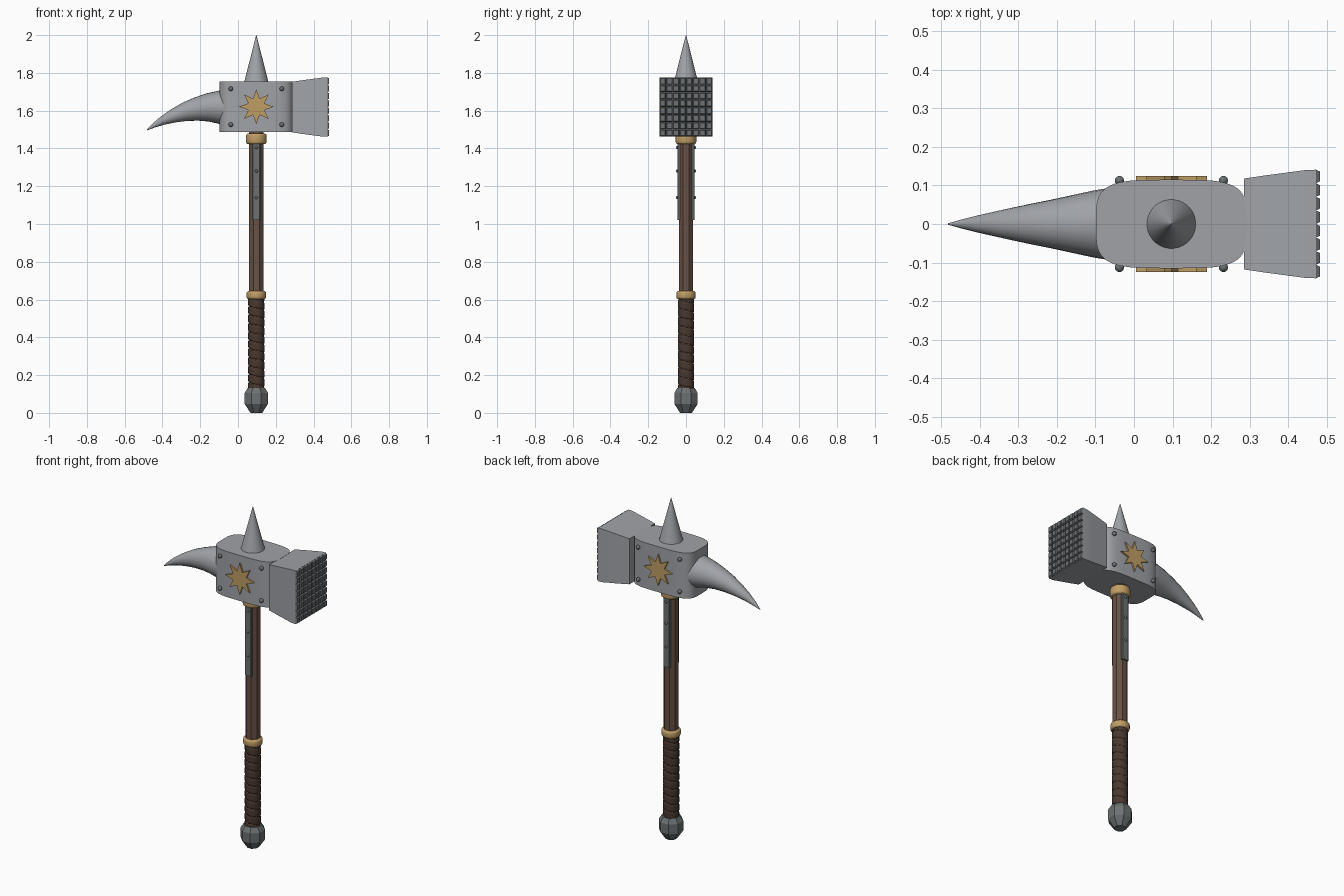
import bpy, bmesh, math
from mathutils import Vector, Matrix

if "Cube" in bpy.data.objects:
    bpy.data.objects.remove(bpy.data.objects["Cube"])

CX = 0.097          # handle axis
HZ = 1.621          # head centre height


def material(name, rgb):
    m = bpy.data.materials.new(name)
    m.diffuse_color = (*rgb, 1)
    m.use_nodes = True
    m.node_tree.nodes["Principled BSDF"].inputs["Base Color"].default_value = m.diffuse_color
    return m


STEEL = material("steel", (0.35, 0.365, 0.39))
DARK = material("dark_steel", (0.15, 0.165, 0.17))
BRASS = material("brass", (0.52, 0.34, 0.13))
WOOD = material("wood", (0.14, 0.083, 0.06))
LEATHER = material("leather", (0.065, 0.04, 0.029))


def finish(name, bm, mat, angle=30):
    bmesh.ops.recalc_face_normals(bm, faces=bm.faces)
    me = bpy.data.meshes.new(name)
    bm.to_mesh(me)
    bm.free()
    me.materials.append(mat)
    ob = bpy.data.objects.new(name, me)
    bpy.context.collection.objects.link(ob)
    bpy.ops.object.select_all(action='DESELECT')
    ob.select_set(True)
    bpy.context.view_layer.objects.active = ob
    bpy.ops.object.shade_smooth_by_angle(angle=math.radians(angle))
    return ob


def add_loft(bm, rings):
    vs = [[bm.verts.new(p) for p in r] for r in rings]
    n = len(vs[0])
    for a, b in zip(vs, vs[1:]):
        for i in range(n):
            j = (i + 1) % n
            bm.faces.new((a[i], a[j], b[j], b[i]))
    bm.faces.new(vs[0])
    bm.faces.new(vs[-1])


def loft(name, rings, mat, angle=30):
    bm = bmesh.new()
    add_loft(bm, rings)
    return finish(name, bm, mat, angle)


def lathe(name, profile, n, mat, angle=30):
    # ring corners are placed so flats face the axes
    rings = [[(CX + r * math.cos((i + .5) * math.tau / n),
               r * math.sin((i + .5) * math.tau / n), z) for i in range(n)]
             for r, z in profile]
    return loft(name, rings, mat, angle)


def rivets(name, spots, r, mat):
    bm = bmesh.new()
    for p in spots:
        bmesh.ops.create_uvsphere(bm, u_segments=12, v_segments=8, radius=r,
                                  matrix=Matrix.Translation(p))
    finish(name, bm, mat, 60)


# handle: pommel, shaft
lathe("pommel", [(.034, 0), (.067, .048), (.067, .105), (.05, .132)], 8, DARK)
lathe("shaft", [(.041, .12), (.041, 1.5)], 8, WOOD)

# leather grip with a spiral groove
N, STEPS, Z0, Z1 = 20, 120, .125, .605
rings = []
for k in range(STEPS + 1):
    z = Z0 + (Z1 - Z0) * k / STEPS
    ring = []
    for i in range(N):
        turn = (z / .045 + i / N) % 1
        r = .0395 if turn < .17 else .0435
        a = i * math.tau / N
        ring.append((CX + r * math.cos(a), r * math.sin(a), z))
    rings.append(ring)
loft("leather_grip", rings, LEATHER)

# brass collars
for name, z0, z1, r in (("lower_collar", .602, .645, .052),
                        ("upper_collar", 1.423, 1.478, .055)):
    lathe(name, [(r - .008, z0), (r - .002, z0 + .005), (r, z0 + .012),
                 (r, z1 - .012), (r - .002, z1 - .005), (r - .008, z1)],
          24, BRASS, 50)

# langets with rivets on the front and back of the shaft
for side, s in (("front", -1), ("back", 1)):
    loft(side + "_langet",
         [[(CX + x, s * y, z) for x, y in
           ((-.021, .03), (-.021, .043), (-.018, .046), (.018, .046),
            (.021, .043), (.021, .03))] for z in (1.02, 1.43)], DARK)
    rivets(side + "_langet_rivets",
           [Vector((CX, s * .046, z)) for z in (1.14, 1.28, 1.405)], .008, DARK)

# head block: rounded plan, flat top and bottom
plan = []
for i in range(64):
    c, s = math.cos(i * math.tau / 64), math.sin(i * math.tau / 64)
    plan.append((CX + math.copysign(abs(c) ** .5, c) * .196,
                 math.copysign(abs(s) ** .5, s) * .115))
loft("head_block", [[(x, y, z) for x, y in plan]
                    for z in (HZ - .134, HZ + .134)], STEEL, 40)

# top spike
lathe("top_spike", [(.066, 1.745), (.001, 2.0)], 32, STEEL)

# curved beak: circular sections swept along a drooping path
path = [(-.06, 1.617, .094), (-.10, 1.618, .088), (-.16, 1.617, .075),
        (-.22, 1.608, .062), (-.28, 1.594, .050), (-.34, 1.573, .037),
        (-.40, 1.547, .0235), (-.45, 1.519, .011), (-.482, 1.497, .002)]
rings = []
for k, (x, z, r) in enumerate(path):
    a, b = path[max(k - 1, 0)], path[min(k + 1, len(path) - 1)]
    t = Vector((b[0] - a[0], 0, b[1] - a[1])).normalized()
    up = Vector((-t.z, 0, t.x))
    rings.append([Vector((x, 0, z)) + up * r * math.cos(i * math.tau / 24)
                  + Vector((0, r * math.sin(i * math.tau / 24), 0))
                  for i in range(24)])
loft("beak", rings, STEEL, 50)

# flared hammer poll
sections = [(.286, .118, .134), (.34, .126, .142), (.40, .134, .150),
            (.445, .140, .156), (.473, .141, .157)]
loft("hammer_poll",
     [[(x, a * w, HZ - .002 + b * h) for a, b in
       ((-1, -1), (1, -1), (1, 1), (-1, 1))] for x, w, h in sections], STEEL)

# grid of blunt studs on the striking face
bm = bmesh.new()
G, W, H = 8, .141, .157
for i in range(G):
    for j in range(G):
        y = -W + (i + .5) * 2 * W / G
        z = HZ - .002 - H + (j + .5) * 2 * H / G
        add_loft(bm, [[(x, y + a * f * W / G, z + b * f * H / G) for a, b in
                       ((-1, -1), (1, -1), (1, 1), (-1, 1))]
                      for x, f in ((.472, 1), (.483, .72))])
finish("striking_studs", bm, DARK)

# sunburst emblem and block rivets on both sides
for side, s in (("front", -1), ("back", 1)):
    star = []
    for i in range(16):
        r = .046 if i % 2 else .092
        a = i * math.tau / 16
        star.append((CX + r * math.cos(a), HZ + r * math.sin(a)))
    loft(side + "_sunburst", [[(x, s * y, z) for x, z in star]
                              for y in (.108, .124)], BRASS)
    rivets(side + "_block_rivets",
           [Vector((CX + dx, s * .113, HZ + dz))
            for dx in (-.135, .135) for dz in (-.095, .095)], .012, DARK)
